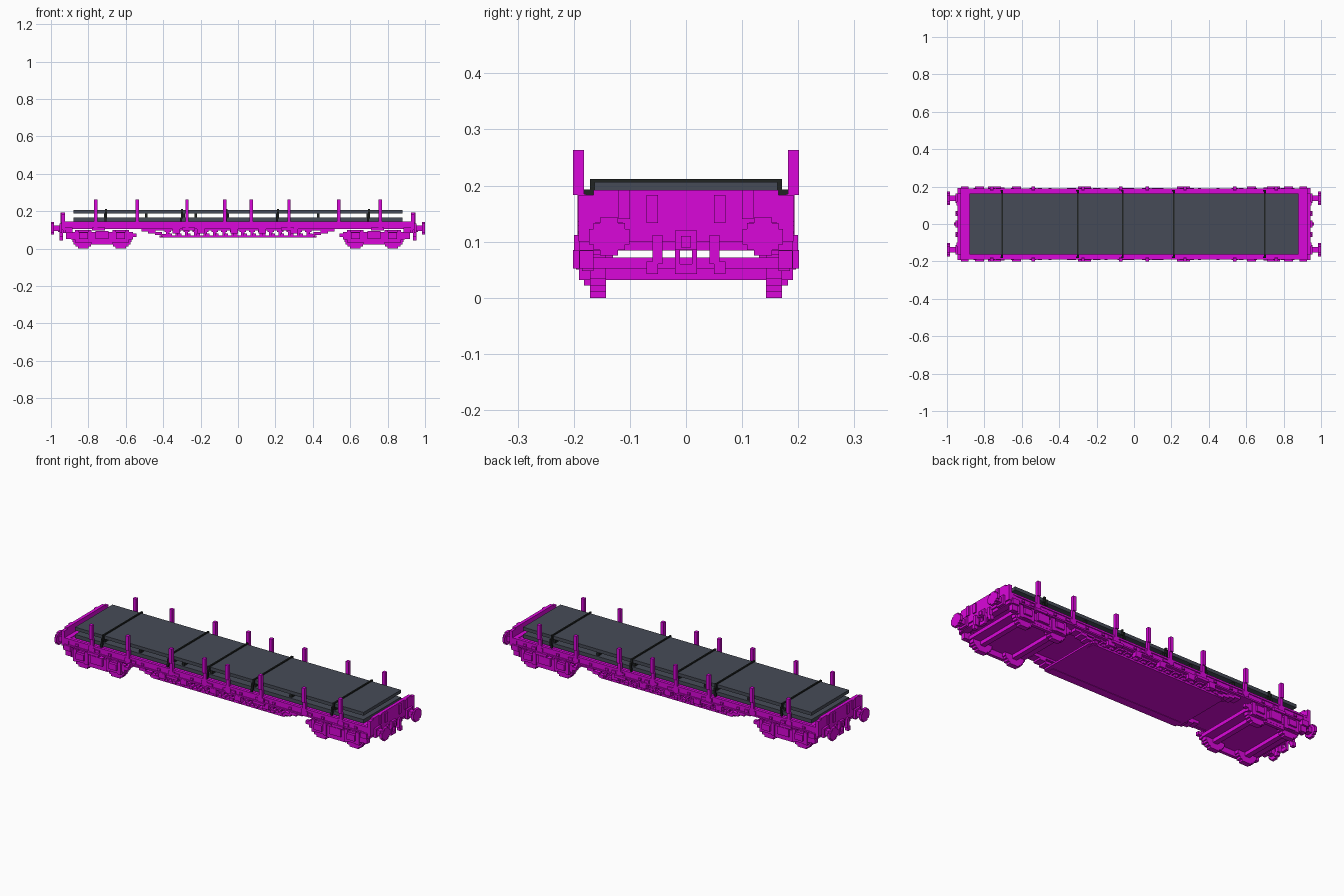
import bpy, bmesh
from mathutils import Vector

cube = bpy.data.objects.get("Cube")
if cube:
    bpy.data.objects.remove(cube)


def material(name, rgb):
    m = bpy.data.materials.new(name)
    m.use_nodes = True
    m.diffuse_color = (*rgb, 1)
    m.node_tree.nodes["Principled BSDF"].inputs["Base Color"].default_value = (*rgb, 1)
    return m


MAGENTA = material("magenta paint", (0.7, 0.002, 0.7))
SLATE = material("slate steel", (0.062, 0.071, 0.095))
BLACK = material("strap black", (0.014, 0.017, 0.016))
SIDES = (-1, 1)


def part(name, boxes, mat=MAGENTA):
    """One object from boxes given as (x range, y range, z range)."""
    bm = bmesh.new()
    for ranges in boxes:
        lo, hi = (Vector(v) for v in zip(*(sorted(r) for r in ranges)))
        made = bmesh.ops.create_cube(bm, size=1)
        bmesh.ops.scale(bm, vec=hi - lo, verts=made["verts"])
        bmesh.ops.translate(bm, vec=(lo + hi) / 2, verts=made["verts"])
    mesh = bpy.data.meshes.new(name)
    bm.to_mesh(mesh)
    bm.free()
    mesh.materials.append(mat)
    obj = bpy.data.objects.new(name, mesh)
    bpy.context.collection.objects.link(obj)
    return obj


def around(c, half):
    return (c - half, c + half)


def flip(s, a, b):
    return (s * a, s * b)


# Deck and long side sills
part("deck", [((-.93, .93), (-.18, .18), (.108, .142))])
part("side_sill", [b for s in SIDES for b in (
    ((-.93, .93), flip(s, .175, .186), (.105, .146)),
    ((-.93, .93), flip(s, .175, .191), (.136, .146)),
    ((-.9, .9), flip(s, .175, .191), (.105, .113)))])

# Stakes, joggled outward above the sill, with their pockets
stakes = [s * x for x in (.07, .273, .538, .76) for s in SIDES]
part("stake", [b for x in stakes for s in SIDES for b in (
    (around(x, .009), flip(s, .182, .201), (.183, .263)),
    (around(x, .009), flip(s, .178, .193), (.11, .185)))])
part("stake_pocket", [b for x in stakes for s in SIDES for b in (
    (around(x, .018), flip(s, .18, .193), (.115, .136)),
    (around(x + .035, .012), flip(s, .18, .193), (.116, .13)))])
part("lashing_ring", [(around(-.85 + i * .1, .008), flip(s, .18, .193), (.118, .13))
                      for i in range(18) for s in SIDES])

# Belly: floor plate, lower rail and stepped lattice girders
part("belly_plate", [((-.42, .42), (-.165, .165), (.06, .07))])
lattice = []
for s in SIDES:
    lattice.append(((-.4, .4), flip(s, .13, .175), (.058, .07)))
    lattice.append(((-.5, .5), flip(s, .13, .172), (.098, .108)))
    for end in SIDES:
        for i in range(4):
            x = .37 + i * .035
            z = .062 + i * .01
            lattice.append((flip(end, x, x + .04), flip(s, .13, .178), (z, z + .016)))
    for i in range(16):
        x = -.375 + i * .05
        lattice.append((around(x, .009), flip(s, .14, .172), (.065, .11)))
        lattice.append((around(x, .017), flip(s, .14, .178), (.09, .1)))
        lattice.append((around(x + .012, .01), flip(s, .15, .182), (.066, .08)))
part("side_girder", lattice)
part("brake_gear", [(around(x, .02), flip(s, .165, .192), (.08, .108))
                    for x in (-.33, -.2, -.02, .13, .3) for s in SIDES])
part("side_brackets", [(around(x, .035), flip(s, .172, .2), (.098, .112))
                       for x in (-.745, -.265, .265, .745) for s in SIDES])

# Bogies
for c in (-.727, .727):
    end = "left" if c > 0 else "right"
    part(f"{end}_bogie_plate", [(around(c, .165), (-.165, .165), (.052, .072))])
    frame, wheels = [], []
    for s in SIDES:
        frame += [(around(c, .185), flip(s, .165, .185), (.062, .08)),
                  (around(c, .165), flip(s, .165, .185), (.048, .088)),
                  (around(c, .13), flip(s, .165, .183), (.032, .07)),
                  (around(c, .06), flip(s, .165, .182), (.022, .05)),
                  (around(c, .035), flip(s, .17, .196), (.05, .094))]
        for w in SIDES:
            x = c + w * .1
            # axle box and springs
            frame += [(around(x, .024), flip(s, .17, .201), (.052, .085)),
                      (around(x, .045), flip(s, .17, .191), (.036, .06)),
                      (around(x - .035, .01), flip(s, .17, .191), (.032, .1)),
                      (around(x + .035, .01), flip(s, .17, .191), (.032, .1))]
            # stepped round wheel
            for half, drop in ((.028, 0), (.042, .01), (.052, .022), (.058, .034)):
                wheels.append((around(x, half), flip(s, .143, .171), (drop, .1 - drop)))
    part(f"{end}_bogie_frame", frame)
    part(f"{end}_wheels", wheels)
    part(f"{end}_axles", [(around(c + w * .1, .014), (-.15, .15), (.032, .06))
                          for w in SIDES])

# Headstocks, end boards, couplings and buffers at both ends
for e in SIDES:
    end = "left" if e > 0 else "right"
    part(f"{end}_headstock", [
        (flip(e, .9, .935), (-.19, .19), (.084, .146)),
        (flip(e, .925, .943), (-.192, .192), (.1, .183)),
        (flip(e, .925, .943), (-.165, .165), (.18, .192))])
    details = []
    for s in SIDES:
        details += [(flip(e, .885, .925), flip(s, .165, .2), (.083, .112)),
                    (flip(e, .94, .95), flip(s, .05, .07), (.133, .183)),
                    (flip(e, .94, .95), flip(s, .1, .12), (.14, .192)),
                    (flip(e, .885, .92), flip(s, .165, .19), (.052, .09))]
        # brake hoses
        details += [(flip(e, .935, .955), flip(s, .042, .06), (.06, .112)),
                    (flip(e, .935, .955), flip(s, .05, .07), (.042, .065))]
    part(f"{end}_end_fittings", details)
    part(f"{end}_coupling_hook", [
        (flip(e, .935, .955), (-.02, .02), (.085, .12)),
        (flip(e, .95, .962), (-.009, .009), (.09, .11)),
        (flip(e, .935, .95), (-.02, -.011), (.042, .09)),
        (flip(e, .935, .95), (.011, .02), (.042, .09)),
        (flip(e, .935, .95), (-.02, .02), (.042, .06))])
    buffers = []
    for s in SIDES:
        y = s * .137
        buffers += [(flip(e, .94, .985), around(y, .015), (.094, .124)),
                    (flip(e, .94, .955), around(y, .025), (.084, .134))]
        for wide, tall in ((.036, .014), (.028, .024), (.016, .034)):
            buffers.append((flip(e, .985, 1), around(y, wide), around(.109, tall)))
    part(f"{end}_buffers", buffers)

# Load: two plates with spacers between
part("lower_plate", [((-.88, .88), (-.163, .163), (.146, .166))], SLATE)
part("upper_plate", [((-.88, .88), (-.163, .163), (.188, .206))], SLATE)
part("spacers", [(around(x, .007), (-.155, .155), (.164, .19))
                 for x in (-.71, -.49, -.29, -.225, -.055, .21, .43, .695)], BLACK)

# Lashing straps
straps = []
for x in (-.705, -.3, -.06, .213, .7):
    straps.append((around(x, .004), (-.171, .171), (.205, .212)))
    for s in SIDES:
        straps += [(around(x, .005), flip(s, .162, .171), (.186, .212)),
                   (around(x, .005), flip(s, .165, .182), (.183, .193)),
                   (around(x, .005), flip(s, .173, .182), (.16, .19)),
                   (around(x - .004, .005), flip(s, .173, .182), (.14, .165))]
part("straps", straps, BLACK)
